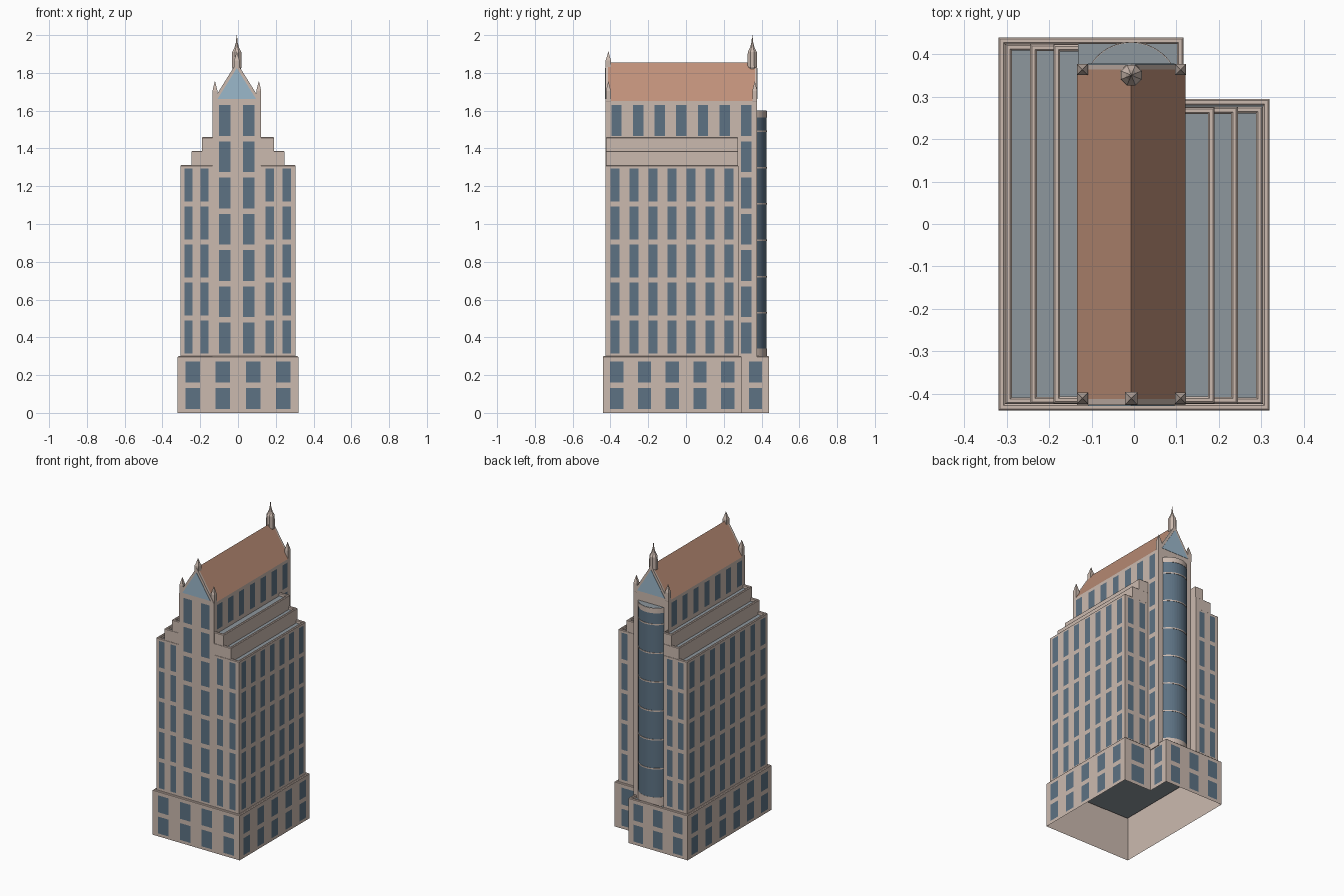
import bpy, math
from mathutils import Vector

if "Cube" in bpy.data.objects:
    bpy.data.objects.remove(bpy.data.objects["Cube"])


def material(name, rgb):
    m = bpy.data.materials.new(name)
    m.diffuse_color = (*rgb, 1)
    m.use_nodes = True
    m.node_tree.nodes["Principled BSDF"].inputs["Base Color"].default_value = m.diffuse_color
    return m


STONE = material("stone", (0.60, 0.49, 0.43))
GLASS = material("glass", (0.11, 0.17, 0.23))
PALE = material("pale_glass", (0.33, 0.48, 0.60))
COPPER = material("copper", (0.52, 0.28, 0.19))
DECK = material("deck", (0.27, 0.31, 0.34))


def mesh(name, verts, faces, mats, idx=None):
    me = bpy.data.meshes.new(name)
    me.from_pydata(verts, [], faces)
    for m in mats:
        me.materials.append(m)
    if idx:
        me.polygons.foreach_set("material_index", idx)
    ob = bpy.data.objects.new(name, me)
    bpy.context.collection.objects.link(ob)
    return ob


def loft(name, rings, mats, cap_bottom=True, cap_mat=0):
    """Skin a stack of equal-length counter-clockwise rings."""
    n = len(rings[0])
    verts = [v for r in rings for v in r]
    faces = [(k * n + i, k * n + (i + 1) % n, (k + 1) * n + (i + 1) % n, (k + 1) * n + i)
             for k in range(len(rings) - 1) for i in range(n)]
    idx = [0] * len(faces)
    faces.append(tuple(range(len(verts) - n, len(verts))))
    idx.append(cap_mat)
    if cap_bottom:
        faces.append(tuple(reversed(range(n))))
        idx.append(0)
    return mesh(name, verts, faces, mats, idx)


def prism(name, outline, z0, z1, mat):
    return loft(name, [[(x, y, z) for x, y in outline] for z in (z0, z1)], [mat])


def rect(x0, x1, y0, y1):
    return [(x0, y0), (x1, y0), (x1, y1), (x0, y1)]


def tray(name, outline, z0, z1, rims=None):
    """Open-bottomed block with a rounded parapet around a sunken deck."""
    n = len(outline)
    pts = [Vector(p) for p in outline]
    rims = rims or [1] * n
    nrm = []
    for i in range(n):
        d = (pts[(i + 1) % n] - pts[i]).normalized()
        nrm.append(Vector((-d.y, d.x)) * rims[i])
    rings = []
    for off, z in ((0, z0), (0, z1 - .004), (.004, z1), (.012, z1), (.016, z1 - .004), (.016, z1 - .02)):
        rings.append([(*(pts[i] + (nrm[i - 1] + nrm[i]) * off), z) for i in range(n)])
    return loft(name, rings, [STONE, DECK], cap_bottom=False, cap_mat=1)


def windows(name, a, b, cols, rows, z0, pitch, height, only=None):
    """Grid of panes on the wall running a -> b (outside on the right)."""
    a, b = Vector(a), Vector(b)
    d = (b - a) / cols
    out = Vector((d.y, -d.x)).normalized() * .0015
    verts, faces = [], []
    for c in (only or range(cols)):
        p, q = a + d * (c + .26) + out, a + d * (c + .74) + out
        for r in range(rows):
            z = z0 + r * pitch
            k = len(verts)
            verts += [(*p, z), (*q, z), (*q, z + height), (*p, z + height)]
            faces.append((k, k + 1, k + 2, k + 3))
    return mesh(name, verts, faces, [GLASS])


# Podium with a notched back right corner
podium = [(-.32, -.44), (.32, -.44), (.32, .295), (.117, .295), (.117, .44), (-.32, .44)]
tray("podium", podium, 0, .3)
for i, cols in enumerate((4, 5, 1, 1, 3, 6)):
    windows("podium_windows", podium[i], podium[(i + 1) % 6], cols, 2, .02, .141, .112)

# Side wings with two setbacks each
F = -.425
TX0, TX1, TY = -.135, .122, .376
for side, inner, y1, rims in (("left", TX0 + .004, .425, [1, 0, 1, 1]), ("right", TX1 - .004, .277, [1, 1, 1, 0])):
    for k, (w, z0, z1) in enumerate(((.304, .28, 1.312), (.245, 1.29, 1.387), (.19, 1.365, 1.46))):
        e = .001 * k
        xs = (-w, inner) if side == "left" else (inner, w)
        tray(f"{side}_wing_tier", rect(*xs, F + e, y1 - e), z0, z1, rims)
shaft = (5, .315, .201, .175)
windows("wing_windows", (-.304, F), (TX0, F), 2, *shaft)
windows("wing_windows", (TX1, F), (.304, F), 2, *shaft)
windows("wing_windows", (.304, F), (.304, .277), 7, *shaft)
windows("wing_windows", (.304, .277), (TX1, .277), 2, *shaft)
windows("wing_windows", (TX0, .425), (-.304, .425), 2, *shaft)
windows("wing_windows", (-.304, .425), (-.304, F), 8, *shaft)

# Central tower
FT = F - .002
prism("tower", rect(TX0, TX1, FT, TY), .28, 1.65, STONE)
windows("tower_windows", (TX0, FT), (TX1, FT), 2, 7, .315, .192, .163)
windows("tower_windows", (TX1, F), (TX1, TY), 7, 1, 1.467, .192, .163)
windows("tower_windows", (TX1, F), (TX1, TY), 7, 6, .315, .192, .163, only=[6])
windows("tower_windows", (TX0, TY), (TX0, F), 7, 1, 1.467, .192, .163)

# Gabled roof with stone gable ends and glazed triangles
CX = (TX0 + TX1) / 2


def gable(name, x0, x1, z0, z1, y0, y1, mat):
    v = [(x, y, z) for y in (y0, y1) for x, z in ((x0, z0), (x1, z0), (CX, z1))]
    return mesh(name, v, [(0, 1, 2), (5, 4, 3), (0, 3, 4, 1), (1, 4, 5, 2), (2, 5, 3, 0)], [mat])


gable("roof", TX0, TX1, 1.65, 1.855, F + .012, TY - .012, COPPER)
for y0, y1, s in ((FT, F + .012, -1), (TY - .012, TY, 1)):
    gable("gable_end", TX0, TX1, 1.65, 1.855, y0, y1, STONE)
    yo = y0 if s < 0 else y1
    gable("gable_glass", CX - .102, CX + .102, 1.662, 1.825, *sorted((yo, yo + s * .002)), PALE)

# Curved glass bay on the back, with floor bands


def arc(half, sag, n=20):
    r = (half * half + sag * sag) / (2 * sag)
    t = math.asin(half / r)
    return [(CX + r * math.sin(t - 2 * t * i / n), TY - r + sag + r * math.cos(t - 2 * t * i / n))
            for i in range(n + 1)]


prism("bay_glass", arc(.095, .051), .33, 1.57, GLASS)
prism("bay_base", arc(.096, .052), .28, .34, STONE)
prism("bay_cap", arc(.096, .053), 1.565, 1.598, STONE)
prism("bay_roof", arc(.094, .051), 1.59, 1.6, DECK)
for k in range(6):
    z = .53 + k * .192
    prism("bay_band", arc(.096, .0535), z - .004, z + .004, STONE)


# Pinnacles on the corners and ridge ends
def pinnacle(name, x, y, profile, sides):
    rings = []
    for r, z in profile:
        rad = r / math.cos(math.pi / sides)
        rings.append([(x + rad * math.cos(math.tau * (i + .5) / sides),
                       y + rad * math.sin(math.tau * (i + .5) / sides), z) for i in range(sides)])
    return loft(name, rings, [STONE])


small = ((.006, 1.625), (.013, 1.65), (.013, 1.705), (.007, 1.73), (.0008, 1.755))
for x in (TX0 + .013, TX1 - .012):
    for y in (F + .014, TY - .012):
        pinnacle("corner_pinnacle", x, y, small, 4)
pinnacle("front_ridge_pinnacle", CX, F + .014,
         ((.006, 1.80), (.015, 1.83), (.015, 1.865), (.008, 1.885), (.0008, 1.912)), 4)
pinnacle("back_ridge_pinnacle", CX, TY - .025,
         ((.012, 1.80), (.025, 1.83), (.024, 1.91), (.012, 1.935), (.005, 1.96), (.0008, 2.0)), 8)
